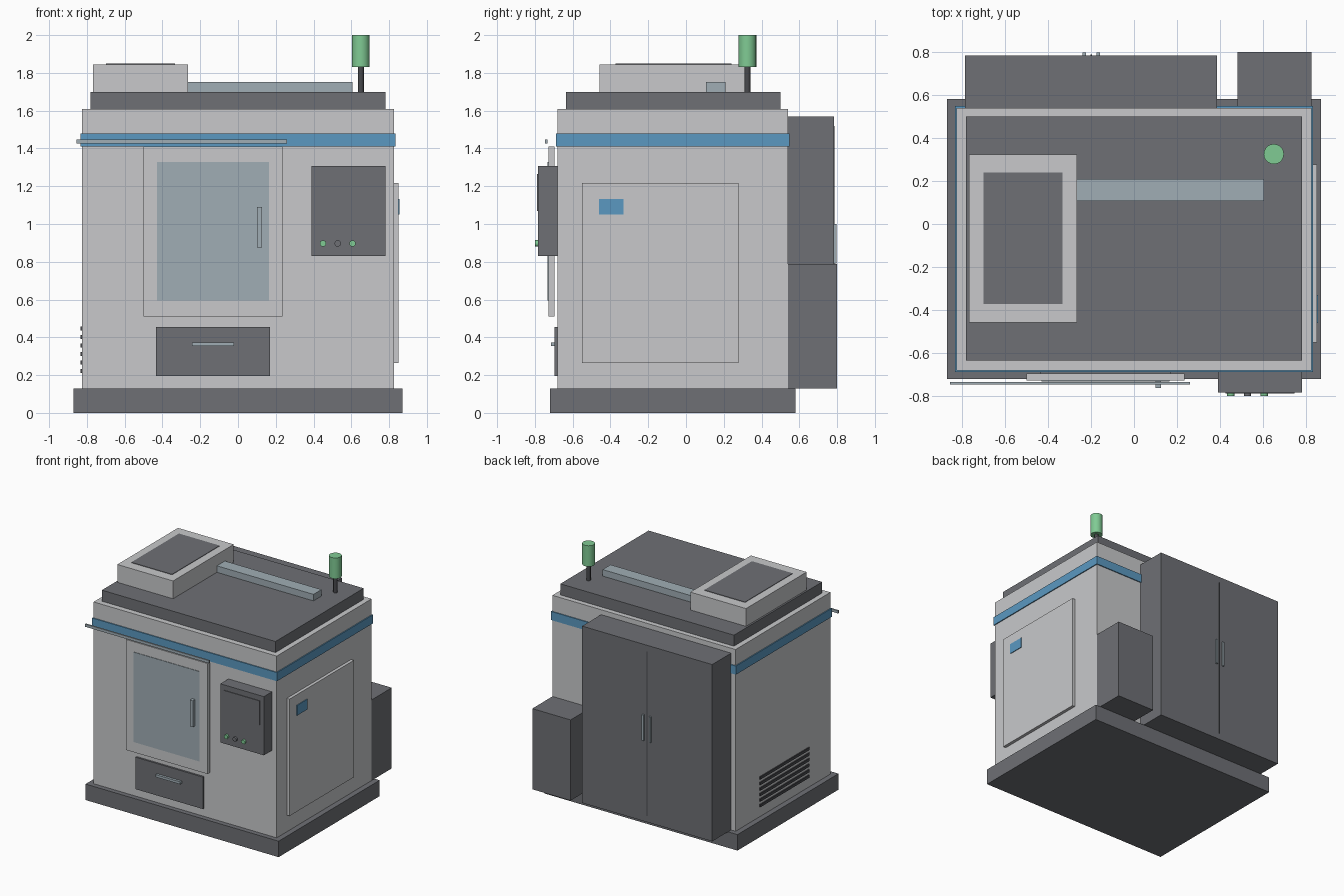
import bpy
from math import pi, radians

if "Cube" in bpy.data.objects:
    bpy.data.objects.remove(bpy.data.objects["Cube"])


def material(name, r, g, b):
    lin = [((c / 255 + 0.055) / 1.055) ** 2.4 for c in (r, g, b)] + [1]
    m = bpy.data.materials.new(name)
    m.use_nodes = True
    m.diffuse_color = lin
    m.node_tree.nodes["Principled BSDF"].inputs["Base Color"].default_value = lin
    return m


LIGHT = material("light grey paint", 200, 201, 203)
DARK = material("dark grey paint", 110, 112, 117)
BLUE = material("blue trim", 91, 153, 193)
GLASS = material("blue grey glass", 160, 174, 181)
GREEN = material("signal green", 128, 203, 148)
BLACK = material("charcoal", 72, 73, 77)


def box(name, x, y, z, mat):
    """Box from its ranges along each axis."""
    spans = (x, y, z)
    bpy.ops.mesh.primitive_cube_add(size=1, location=[(a + b) / 2 for a, b in spans])
    ob = bpy.context.object
    ob.name = name
    ob.scale = [b - a for a, b in spans]
    bpy.ops.object.transform_apply(location=False, rotation=False, scale=True)
    ob.data.materials.append(mat)
    return ob


def rod(name, centre, radius, length, mat, tilt=0):
    bpy.ops.mesh.primitive_cylinder_add(vertices=20, radius=radius, depth=length,
                                        location=centre, rotation=(tilt, 0, 0))
    ob = bpy.context.object
    ob.name = name
    ob.data.materials.append(mat)
    bpy.ops.object.shade_smooth_by_angle(angle=radians(40))
    return ob


# Main housing
box("base_plinth", (-.87, .87), (-.72, .58), (0, .13), DARK)
box("housing", (-.825, .825), (-.68, .54), (.13, 1.61), LIGHT)
box("trim_band", (-.833, .833), (-.688, .548), (1.41, 1.48), BLUE)
box("roof_slab", (-.782, .782), (-.635, .5), (1.61, 1.7), DARK)

# Roof equipment
box("roof_unit", (-.767, -.265), (-.457, .323), (1.7, 1.845), LIGHT)
box("roof_unit_grille", (-.7, -.333), (-.373, .24), (1.84, 1.849), DARK)
box("roof_duct", (-.265, .605), (.107, .21), (1.7, 1.753), GLASS)
rod("beacon_post", (.65, .325, 1.765), .016, .13, BLACK)
rod("beacon_lamp", (.65, .325, 1.915), .047, .17, GREEN)

# Sliding door and its rail
box("door_panel", (-.5, .235), (-.728, -.695), (.51, 1.41), LIGHT)
box("door_window", (-.43, .165), (-.732, -.725), (.595, 1.327), GLASS)
box("door_handle", (.1, .126), (-.762, -.73), (.875, 1.09), GLASS)
box("door_rail", (-.855, .26), (-.746, -.734), (1.425, 1.447), GLASS)

# Drawer
box("drawer", (-.435, .17), (-.695, -.68), (.195, .455), DARK)
box("drawer_handle", (-.243, -.02), (-.715, -.695), (.353, .373), GLASS)

# Control box with screen and buttons
box("control_box", (.39, .782), (-.784, -.68), (.83, 1.308), DARK)
box("control_screen", (.425, .747), (-.789, -.783), (1.07, 1.265), DARK)
for x, mat in ((.45, GREEN), (.528, DARK), (.606, GREEN)):
    rod("control_button", (x, -.79, .897), .017, .02, mat, pi / 2)

# Service panel on the left side
box("side_panel", (.825, .85), (-.55, .277), (.265, 1.217), LIGHT)
box("side_panel_badge", (.849, .856), (-.46, -.33), (1.05, 1.133), BLUE)

# Vent slats on the right side
for i in range(6):
    z = .21 + i * .045
    box("vent_slat", (-.833, -.825), (-.4, .23), (z, z + .022), BLACK)

# Rear cabinet with double doors
box("rear_cabinet", (-.785, .387), (.54, .784), (.13, 1.57), DARK)
box("rear_door_seam", (-.202, -.196), (.783, .787), (.18, 1.52), BLACK)
for x in (-.231, -.167):
    box("rear_door_handle", (x - .008, x + .008), (.784, .797), (.79, 1.0), GLASS)

# Rear tank
box("rear_tank", (.48, .825), (.54, .8), (.13, .787), DARK)
